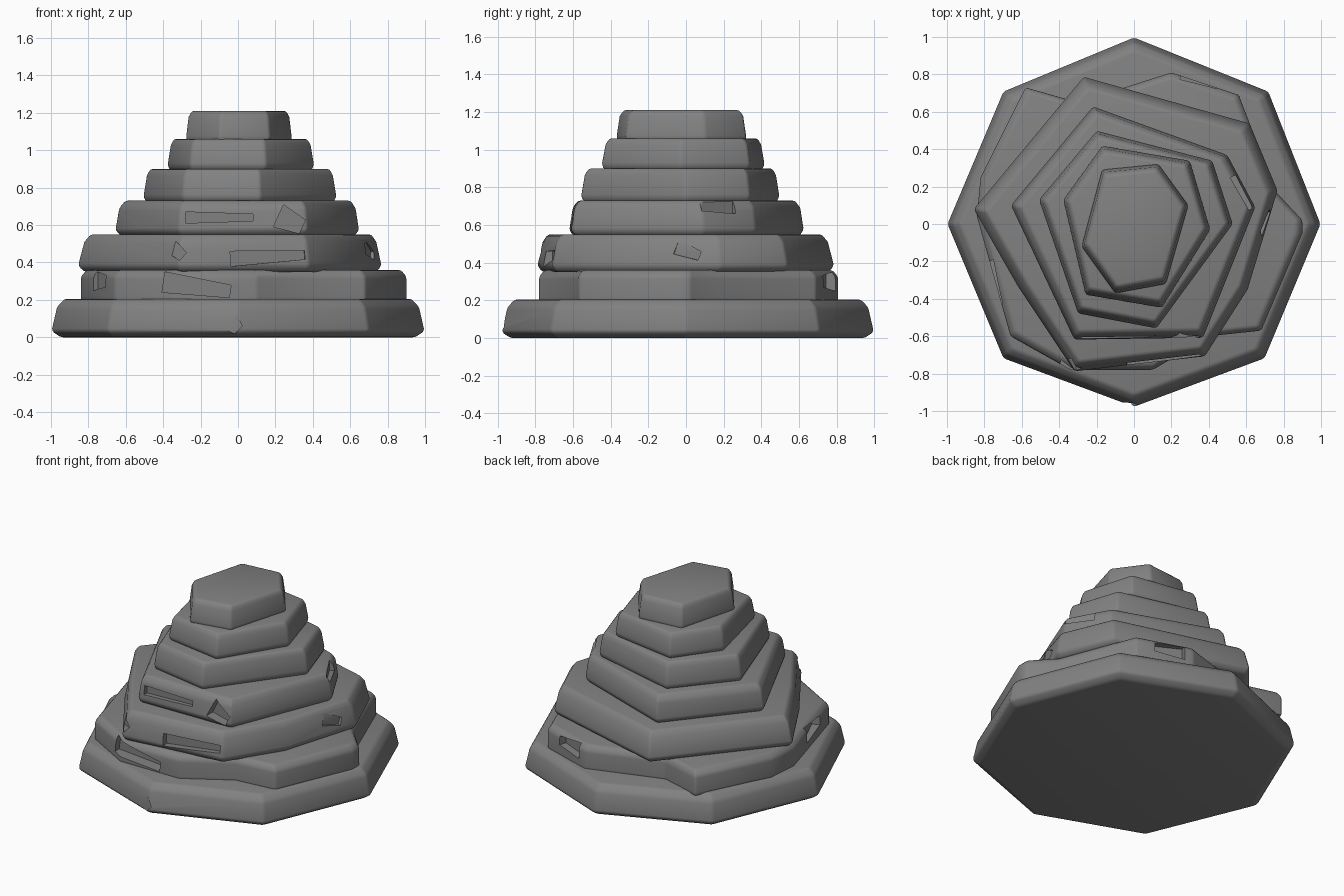
import bpy, bmesh
from math import radians
from mathutils import Matrix

if "Cube" in bpy.data.objects:
    bpy.data.objects.remove(bpy.data.objects["Cube"], do_unlink=True)

stone = bpy.data.materials.new("grey_stone")
stone.use_nodes = True
GREY = (0.22, 0.22, 0.22, 1)
stone.diffuse_color = GREY
stone.node_tree.nodes["Principled BSDF"].inputs["Base Color"].default_value = GREY


def add_object(name, bm):
    bmesh.ops.recalc_face_normals(bm, faces=bm.faces)
    mesh = bpy.data.meshes.new(name)
    bm.to_mesh(mesh)
    bm.free()
    mesh.materials.append(stone)
    obj = bpy.data.objects.new(name, mesh)
    bpy.context.collection.objects.link(obj)
    return obj


def apply(obj, mod):
    bpy.ops.object.select_all(action='DESELECT')
    bpy.context.view_layer.objects.active = obj
    obj.select_set(True)
    bpy.ops.object.modifier_apply(modifier=mod.name)


def slab(name, outline, z0, z1, under, lean, lip):
    """Rock slab: undercut foot, widest low down, leaning wall, worn top rim."""
    h = z1 - z0
    cx = sum(p[0] for p in outline) / len(outline)
    cy = sum(p[1] for p in outline) / len(outline)
    reach = sum(((x - cx) ** 2 + (y - cy) ** 2) ** 0.5 for x, y in outline) / len(outline)
    levels = [(z0, under), (z0 + 0.16 * h, 0), (z0 + 0.8 * h, lean), (z1, lean + lip)]
    bm = bmesh.new()
    rings = []
    for z, inset in levels:
        k = 1 - inset / reach
        rings.append([bm.verts.new((cx + (x - cx) * k, cy + (y - cy) * k, z))
                      for x, y in outline])
    n = len(outline)
    for lower, upper in zip(rings, rings[1:]):
        for i in range(n):
            j = (i + 1) % n
            bm.faces.new((lower[i], lower[j], upper[j], upper[i]))
    bm.faces.new(rings[0][::-1])
    bm.faces.new(rings[-1])
    obj = add_object(name, bm)
    bevel = obj.modifiers.new("worn_edges", 'BEVEL')
    bevel.width = 0.014
    bevel.segments = 2
    bevel.limit_method = 'ANGLE'
    bevel.angle_limit = radians(25)
    apply(obj, bevel)
    return obj


def chip(obj, centre, size, turn=0, tilt=0):
    """Break a slanted notch out of a slab."""
    bm = bmesh.new()
    bmesh.ops.create_cube(bm, size=1)
    for v in bm.verts:
        if v.co.x > 0:
            v.co.z *= 0.6
    bmesh.ops.transform(bm, verts=bm.verts, matrix=(
        Matrix.Translation(centre) @ Matrix.Rotation(radians(turn), 4, 'Z')
        @ Matrix.Rotation(radians(tilt), 4, 'Y') @ Matrix.Diagonal((*size, 1))))
    cutter = add_object("chip_cutter", bm)
    cutter.hide_render = True
    cut = obj.modifiers.new("chip", 'BOOLEAN')
    cut.operation = 'DIFFERENCE'
    cut.object = cutter
    apply(obj, cut)
    bpy.data.objects.remove(cutter, do_unlink=True)


# Slabs from the ground up
base = slab("base_slab", [(0, 1), (.72, .71), (1, 0), (.7, -.72), (0, -.98),
            (-.7, -.72), (-1, 0), (-.7, .71)], 0.0, 0.205, 0.05, 0.03, 0.04)
second = slab("second_slab", [(.2, .81), (.56, .69), (.76, .17), (.9, .02), (.9, -.05),
              (.68, -.57), (.4, -.6), (.1, -.78), (-.34, -.78), (-.66, -.6),
              (-.84, .04), (-.82, .25), (-.58, .73), (-.3, .65)],
              0.19, 0.36, 0.0, 0.0, 0.03)
third = slab("third_slab", [(-.27, .79), (.62, .54), (.77, .18), (.61, -.35),
             (.38, -.71), (-.32, -.79), (-.62, -.34), (-.86, .08)],
             0.35, 0.55, 0.03, 0.03, 0.03)
fourth = slab("fourth_slab", [(-.22, .63), (.5, .37), (.65, .09), (.37, -.61),
              (-.32, -.62), (-.66, .1)], 0.54, 0.73, 0.03, 0.02, 0.03)
fifth = slab("fifth_slab", [(-.2, .5), (.42, .34), (.53, 0), (.12, -.56),
             (-.3, -.48), (-.51, .13)], 0.72, 0.9, 0.02, 0.02, 0.02)
sixth = slab("sixth_slab", [(-.17, .42), (.3, .34), (.41, -.03), (.15, -.45),
             (-.26, -.38), (-.38, .13)], 0.89, 1.06, 0.02, 0.02, 0.02)
top = slab("top_slab", [(-.17, .29), (.13, .32), (.29, .1), (.17, -.32),
           (-.1, -.37), (-.28, -.12)], 1.05, 1.21, 0.0, 0.015, 0.02)

# Broken notches in the middle slabs
chip(second, (-.22, -.78, .27), (.36, .16, .11), 0, 8)
chip(second, (-.75, -.32, .3), (.24, .1, .1), -68)
chip(second, (.35, .77, .3), (.2, .12, .1), -18)
chip(third, (.16, -.74, .43), (.4, .1, .08), 5, -3)
chip(third, (-.34, -.77, .47), (.12, .1, .09), 0, 40)
chip(third, (.74, .0, .46), (.14, .1, .08), 75, 20)
chip(fourth, (-.1, -.62, .64), (.36, .08, .06), 0)
chip(fourth, (.28, -.6, .62), (.14, .12, .13), 0, 25)
chip(fourth, (-.56, -.2, .62), (.14, .08, .09), -65)
chip(fourth, (.6, .18, .7), (.2, .08, .08), -60)
chip(base, (-.02, -.98, .06), (.06, .05, .1), 0, 45)

# Smooth faces with sharp breaks
bpy.ops.object.select_all(action='DESELECT')
for obj in (base, second, third, fourth, fifth, sixth, top):
    obj.select_set(True)
bpy.context.view_layer.objects.active = base
bpy.ops.object.shade_smooth_by_angle(angle=radians(40))
